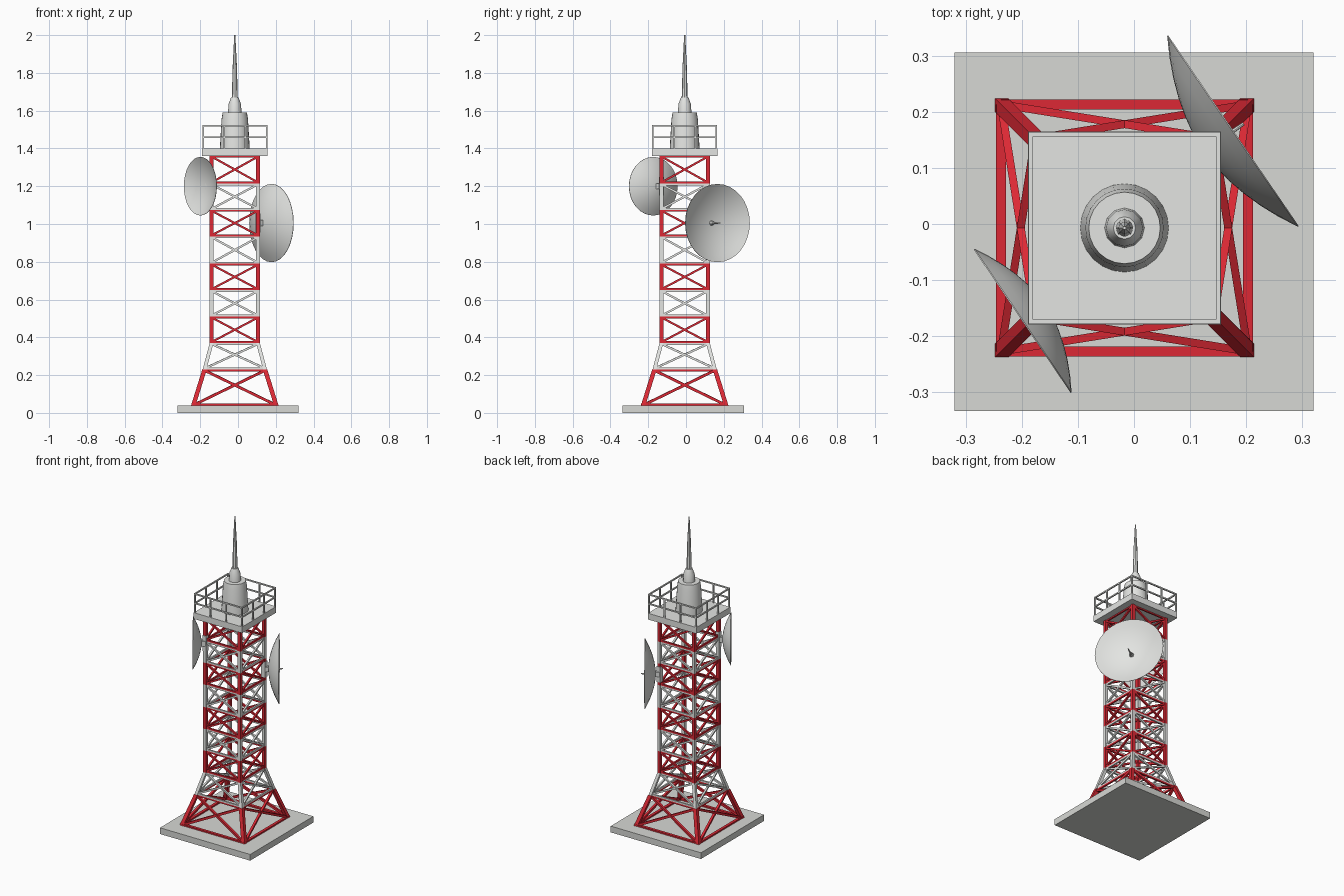
import bpy, bmesh, math
from mathutils import Vector, Matrix

if "Cube" in bpy.data.objects:
    bpy.data.objects.remove(bpy.data.objects["Cube"])

CX, CY = -0.017, -0.007          # tower axis


def material(name, rgb):
    m = bpy.data.materials.new(name)
    m.diffuse_color = (*rgb, 1)
    m.use_nodes = True
    m.node_tree.nodes["Principled BSDF"].inputs["Base Color"].default_value = m.diffuse_color
    return m


RED = material("signal red", (0.72, 0.022, 0.035))
WHITE = material("pale grey", (0.77, 0.78, 0.76))
CONCRETE = material("concrete grey", (0.68, 0.69, 0.66))


def finish(bm, name, mat, smooth=False):
    bmesh.ops.recalc_face_normals(bm, faces=bm.faces)
    me = bpy.data.meshes.new(name)
    bm.to_mesh(me)
    bm.free()
    me.materials.append(mat)
    ob = bpy.data.objects.new(name, me)
    bpy.context.collection.objects.link(ob)
    if smooth:
        bpy.ops.object.select_all(action='DESELECT')
        ob.select_set(True)
        bpy.context.view_layer.objects.active = ob
        bpy.ops.object.shade_smooth_by_angle(angle=math.radians(35))
    return ob


def beam(bm, a, b, w):
    """Square bar of width w from a to b."""
    a, b = Vector(a), Vector(b)
    d = b - a
    rot = d.to_track_quat('Z', 'Y').to_matrix().to_4x4()
    mat = Matrix.Translation((a + b) / 2) @ rot @ Matrix.Diagonal((w, w, d.length, 1))
    bmesh.ops.create_cube(bm, size=1, matrix=mat)


def leg_bar(bm, a, b, w):
    """Leaning bar whose level ends stay square to the tower sides."""
    verts = bmesh.ops.create_cube(bm, size=1)["verts"]
    for v in verts:
        end = b if v.co.z > 0 else a
        v.co = end + Vector((v.co.x * w, v.co.y * w, 0))


def box(name, center, size, mat):
    bm = bmesh.new()
    bmesh.ops.create_cube(bm, size=1, matrix=Matrix.Translation(center) @ Matrix.Diagonal((*size, 1)))
    return finish(bm, name, mat)


def lathe(name, profile, sides, mat, smooth=True, loc=(CX, CY, 0), axis=(0, 0, 1)):
    """Spin an (r, z) profile around an axis through loc."""
    bm = bmesh.new()
    rings = []
    for r, z in profile:
        if r == 0:
            rings.append([bm.verts.new((0, 0, z))] * sides)
        else:
            rings.append([bm.verts.new((r * math.cos(2 * math.pi * i / sides),
                                        r * math.sin(2 * math.pi * i / sides), z))
                          for i in range(sides)])
    for p, q in zip(rings, rings[1:]):
        for i in range(sides):
            j = (i + 1) % sides
            bm.faces.new(list(dict.fromkeys([p[i], p[j], q[j], q[i]])))
    rot = Vector(axis).to_track_quat('Z', 'Y').to_matrix().to_4x4()
    bm.transform(Matrix.Translation(loc) @ rot)
    return finish(bm, name, mat, smooth)


def corners(half, z):
    return [Vector((CX + sx * half, CY + sy * half, z))
            for sx, sy in ((-1, -1), (1, -1), (1, 1), (-1, 1))]


# Foundation slab
box("foundation_slab", (0, -0.014, 0.02), (0.642, 0.642, 0.04), CONCRETE)

# Lattice sections, alternating red and pale
H = 0.123
levels = [(0.221, 0.035), (0.16, 0.23), (H, 0.37), (H, 0.51), (H, 0.65),
          (H, 0.79), (H, 0.935), (H, 1.075), (H, 1.215), (H, 1.362)]
for k, ((h0, z0), (h1, z1)) in enumerate(zip(levels, levels[1:])):
    bm = bmesh.new()
    lo, hi = corners(h0, z0), corners(h1, z1)
    leg, bar = (0.024, 0.014) if k == 0 else (0.02, 0.011)
    up = Vector((0, 0, 0.005))
    for i in range(4):
        j = (i + 1) % 4
        leg_bar(bm, lo[i], hi[i], leg)
        beam(bm, lo[i] + up, hi[j] - up, bar)
        beam(bm, lo[j] + up, hi[i] - up, bar)
        beam(bm, lo[i] + up, lo[j] + up, 0.018 if k == 0 else 0.01)
        beam(bm, hi[i] - up, hi[j] - up, 0.01)
    finish(bm, f"lattice_section_{k + 1}", WHITE if k % 2 else RED)

# Platform deck and guard rail
box("platform_deck", (CX, CY, 1.38), (0.345, 0.345, 0.04), WHITE)
bm = bmesh.new()
for z in (1.46, 1.52):
    c = corners(0.168, z)
    for i in range(4):
        beam(bm, c[i], c[(i + 1) % 4], 0.008)
c = corners(0.168, 1.40)
for i in range(4):
    for t in (0, 1 / 3, 2 / 3):
        p = c[i].lerp(c[(i + 1) % 4], t)
        beam(bm, p, p + Vector((0, 0, 0.124)), 0.008)
finish(bm, "guard_rail", WHITE)

# Equipment drum, mast socket and spire
lathe("drum", [(0, 1.40), (0.079, 1.40), (0.07, 1.555), (0.064, 1.59), (0, 1.59)], 24, WHITE)
lathe("mast_socket", [(0, 1.585), (0.036, 1.585), (0.033, 1.635), (0.02, 1.67), (0, 1.67)], 12, WHITE)
lathe("spire", [(0, 1.66), (0.016, 1.66), (0.011, 1.84), (0.003, 2.0), (0, 2.0)], 8, WHITE)


# Dish antennas: bowl, bracket and optional feed
def dish(name, rim, radius, depth, normal, leg_xy, feed):
    n = Vector(normal).normalized()
    rim = Vector(rim)
    steps = 6
    inner = [(radius * i / steps, depth * ((i / steps) ** 2 - 1)) for i in range(steps + 1)]
    outer = [(r, z - 0.007 * (1 - r / radius) - 0.002) for r, z in reversed(inner)]
    lathe(name + "_bowl", inner + outer, 32, WHITE, loc=rim, axis=n)
    if feed:
        lathe(name + "_feed", [(0, -depth), (0.014, -depth), (0.005, -depth * 0.5),
                               (0.003, 0.022), (0, 0.022)], 8, WHITE, loc=rim, axis=n)
    bm = bmesh.new()
    beam(bm, rim - n * depth, (*leg_xy, rim.z), 0.03)
    beam(bm, (*leg_xy, rim.z - 0.05), (*leg_xy, rim.z + 0.05), 0.026)
    finish(bm, name + "_bracket", WHITE)


dish("large_dish", (0.178, 0.167, 1.005), 0.207, 0.057, (0.825, 0.565, 0), (CX + H, CY + H), True)
dish("small_dish", (-0.2, -0.174, 1.20), 0.155, 0.043, (-0.829, -0.56, 0), (CX - H, CY - H), False)
